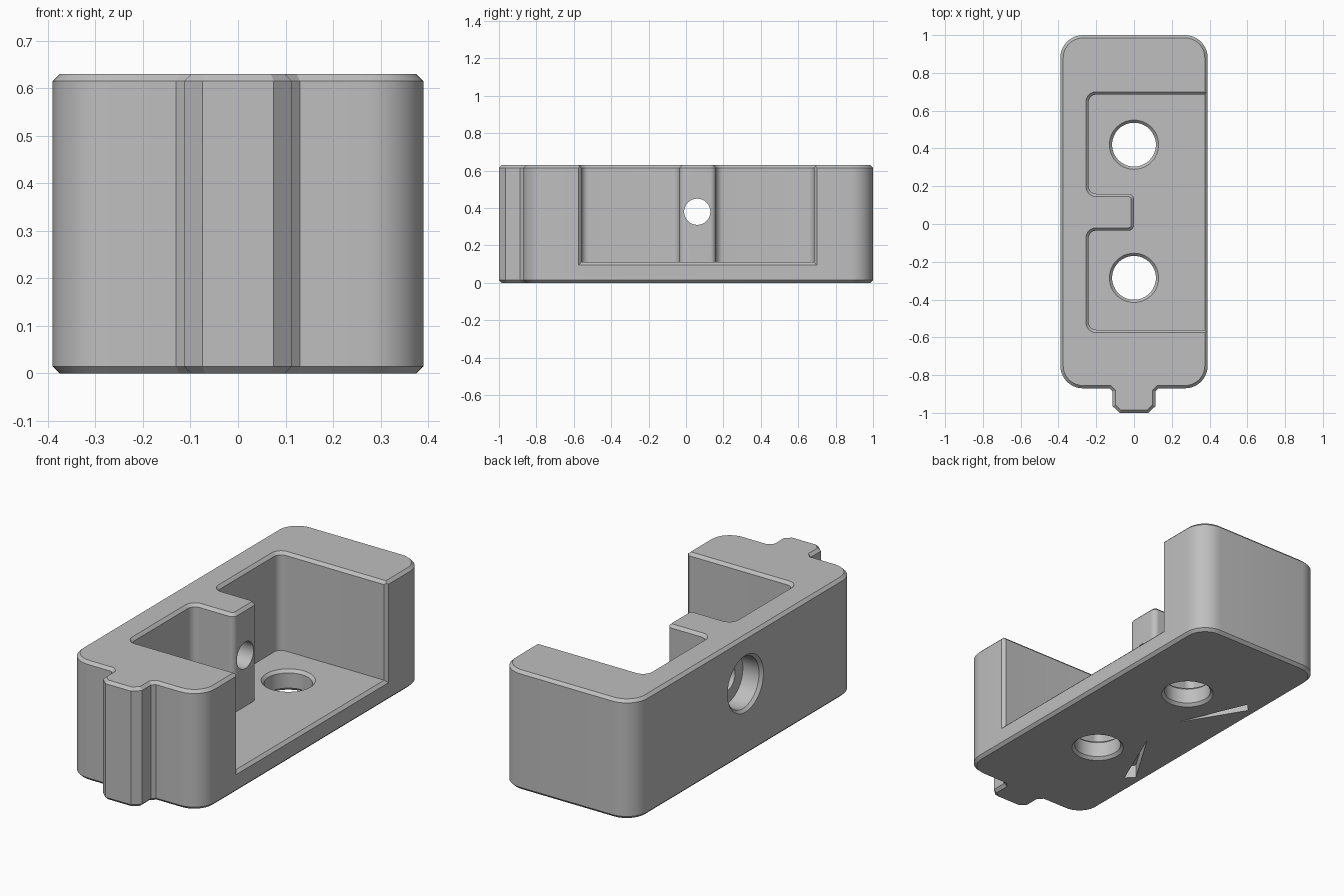
import bpy, bmesh, math
from mathutils import Vector

if "Cube" in bpy.data.objects:
    bpy.data.objects.remove(bpy.data.objects["Cube"], do_unlink=True)

HEIGHT, FLOOR, EDGE = 0.63, 0.11, 0.015

grey = bpy.data.materials.new("plain grey")
grey.use_nodes = True
COLOUR = (0.52, 0.52, 0.52, 1)
grey.diffuse_color = COLOUR
grey.node_tree.nodes["Principled BSDF"].inputs["Base Color"].default_value = COLOUR


def rounded(corners, steps=10):
    """Outline from (x, y, radius) corners, listed counter-clockwise."""
    out = []
    for i, (x, y, r) in enumerate(corners):
        p = Vector((x, y))
        a = (Vector(corners[i - 1][:2]) - p).normalized()
        b = (Vector(corners[(i + 1) % len(corners)][:2]) - p).normalized()
        if r == 0:
            out.append(p)
            continue
        # right-angled corners only, so the centre is p + r(a + b)
        for k in range(steps + 1):
            t = math.pi / 2 * k / steps
            out.append(p + r * (a + b) - r * (b * math.cos(t) + a * math.sin(t)))
    return out


def offset(outline, d):
    """Mitred offset, positive outwards."""
    out = []
    for i, p in enumerate(outline):
        e1 = (p - outline[i - 1]).normalized()
        e2 = (outline[(i + 1) % len(outline)] - p).normalized()
        n1, n2 = Vector((e1.y, -e1.x)), Vector((e2.y, -e2.x))
        out.append(p + (n1 + n2) * d / (1 + n1.dot(n2)))
    return out


def loft(name, rings):
    bm = bmesh.new()
    loops = [[bm.verts.new(p) for p in ring] for ring in rings]
    for lo, hi in zip(loops, loops[1:]):
        for i in range(len(lo)):
            bm.faces.new((lo[i - 1], lo[i], hi[i], hi[i - 1]))
    bm.faces.new(loops[0])
    bm.faces.new(loops[-1])
    bmesh.ops.recalc_face_normals(bm, faces=bm.faces)
    mesh = bpy.data.meshes.new(name)
    bm.to_mesh(mesh)
    bm.free()
    mesh.materials.append(grey)
    ob = bpy.data.objects.new(name, mesh)
    bpy.context.collection.objects.link(ob)
    return ob


def prism(name, outline, levels):
    """Stack the outline at (z, offset) levels."""
    return loft(name, [[(p.x, p.y, z) for p in offset(outline, d)] for z, d in levels])


def bore(name, place, levels, sides=48):
    """Turned cutter from (distance, radius) levels, set in space by place."""
    angles = [math.tau * i / sides for i in range(sides)]
    return loft(name, [[place(r * math.cos(a), r * math.sin(a), h) for a in angles]
                       for h, r in levels])


# Body with rounded corners and a tongue on the front
half_tongue = [(0.13, -0.87, 0), (0.113, -0.887, 0), (0.113, -0.965, 0), (0.075, -1, 0)]
tongue = [(-x, y, r) for x, y, r in half_tongue] + half_tongue[::-1]
body_outline = rounded([(-0.39, -0.87, 0.12)] + tongue +
                       [(0.39, -0.87, 0.12), (0.39, 1, 0.12), (-0.39, 1, 0.12)])
body = prism("holder_body", body_outline,
             [(0, -EDGE), (EDGE, 0), (HEIGHT - EDGE, 0), (HEIGHT, -EDGE)])

# Side-opening pocket that leaves a boss on the rear wall
Y0, Y1 = -0.56, 0.685
pocket = rounded([(0.6, Y0, 0), (0.6, Y1, 0), (-0.24, Y1, 0.04),
                  (-0.24, 0.16, 0.04), (0, 0.16, 0.03), (0, -0.035, 0.03),
                  (-0.24, -0.035, 0.04), (-0.24, Y0, 0.04)])
cutters = [prism("pocket_cutter", pocket,
                 [(FLOOR, 0), (HEIGHT - EDGE, 0), (HEIGHT + 0.01, EDGE + 0.01)])]

# Chamfer round the pocket mouth
mouth = []
for x, d in ((0.375, 0), (0.41, 0.035)):
    mouth.append([(x, Y0 - d, FLOOR - d), (x, Y1 + d, FLOOR - d),
                  (x, Y1 + d, 0.8), (x, Y0 - d, 0.8)])
cutters.append(loft("mouth_cutter", mouth))

# Two floor holes, chamfered above and below
for cy in (0.42, -0.285):
    cutters.append(bore("floor_hole_cutter", lambda u, v, h, cy=cy: (u, cy + v, h),
                        [(-0.01, 0.14), (EDGE, 0.116),
                         (FLOOR - EDGE, 0.116), (FLOOR + 0.01, 0.14)]))

# Stepped cross hole through the wall and boss
cutters.append(bore("cross_hole_cutter", lambda u, v, h: (h, 0.06 + u, 0.38 + v),
                    [(-0.41, 0.17), (-0.375, 0.135), (-0.28, 0.135),
                     (-0.28, 0.07), (0.1, 0.07)]))

# Pair of tapered slits in the underside
for s in (1, -1):
    slit = [(-0.145, 0.12), (-0.30, 0.483), (-0.34, 0.44)]
    cutters.append(loft("slit_cutter", [[(x, 0.05 + s * y, z) for x, y in slit]
                                        for z in (-0.02, 0.07)]))

# Cut everything out of the body
bpy.context.view_layer.objects.active = body
for cutter in cutters:
    cutter.hide_render = True
    mod = body.modifiers.new("cut", 'BOOLEAN')
    mod.operation, mod.solver, mod.object = 'DIFFERENCE', 'EXACT', cutter
    bpy.ops.object.modifier_apply(modifier=mod.name)
for cutter in cutters:
    bpy.data.objects.remove(cutter, do_unlink=True)

bpy.ops.object.select_all(action='DESELECT')
body.select_set(True)
bpy.ops.object.shade_smooth_by_angle(angle=math.radians(25))
